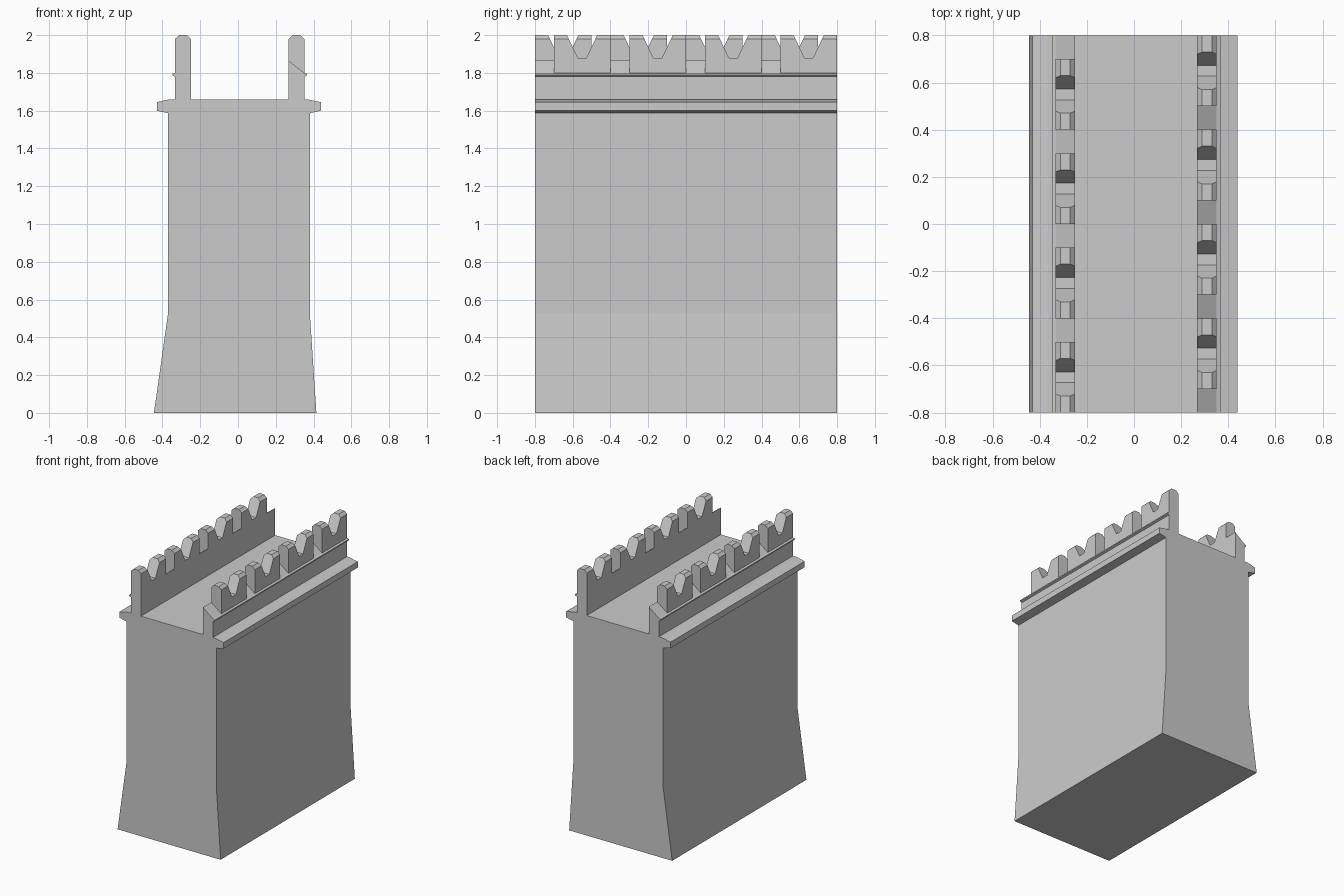
import bpy
import bmesh

cube = bpy.data.objects.get("Cube")
if cube:
    bpy.data.objects.remove(cube, do_unlink=True)

HALF = 0.8        # half length of the wall
THICK = 0.083     # parapet thickness
DECK = 1.66       # walkway height

stone = bpy.data.materials.new("stone grey")
stone.use_nodes = True
stone.diffuse_color = (0.6, 0.6, 0.6, 1)
stone.node_tree.nodes["Principled BSDF"].inputs["Base Color"].default_value = (0.6, 0.6, 0.6, 1)


def prism(bm, outline, start, end, axis="y"):
    """Extrude an outline of (x, z) along y, or of (y, z) along x."""
    def place(p, t):
        return (p[0], t, p[1]) if axis == "y" else (t, p[0], p[1])
    a = [bm.verts.new(place(p, start)) for p in outline]
    b = [bm.verts.new(place(p, end)) for p in outline]
    bm.faces.new(a)
    bm.faces.new(b[::-1])
    for i in range(len(a)):
        j = (i + 1) % len(a)
        bm.faces.new((a[j], a[i], b[i], b[j]))


def finish(name, bm):
    bmesh.ops.recalc_face_normals(bm, faces=bm.faces)
    mesh = bpy.data.meshes.new(name)
    bm.to_mesh(mesh)
    bm.free()
    mesh.materials.append(stone)
    obj = bpy.data.objects.new(name, mesh)
    bpy.context.collection.objects.link(obj)
    return obj


# Wall body with flared foot and projecting ledges
bm = bmesh.new()
prism(bm, [(-0.445, 0), (0.415, 0), (0.38, 0.53), (0.38, 1.587),
           (0.44, 1.6), (0.44, 1.645), (0.365, DECK),
           (-0.365, DECK), (-0.43, 1.645), (-0.43, 1.6),
           (-0.37, 1.587), (-0.37, 0.53)], -HALF, HALF)
finish("wall_body", bm)


def parapet(name, outer, side, first_gap):
    """Parapet with a string course, sloped crenels and notched merlons."""
    inner = outer - side * THICK
    lip = outer + side * 0.015
    bm = bmesh.new()
    prism(bm, [(inner, DECK), (outer, DECK), (outer, 1.78), (lip, 1.786),
               (lip, 1.795), (outer, 1.8), (outer, 1.98),
               (outer - side * 0.021, 2), (inner + side * 0.021, 2),
               (inner, 1.98)], -HALF, HALF)
    wall = finish(name, bm)

    # Cutters: crenels every 0.4, and a notch centred in each merlon
    bm = bmesh.new()
    sill = [(inner - side * 0.04, 1.896), (outer, 1.8),
            (outer + side * 0.04, 1.8), (outer + side * 0.04, 2.1),
            (inner - side * 0.04, 2.1)]
    for k in range(4):
        low = first_gap + 0.4 * k
        high = low + 0.1
        mid = low + 0.25 if low + 0.25 < HALF else low - 1.35
        prism(bm, sill, low - 0.02 if low < -0.79 else low,
              high + 0.02 if high > 0.79 else high)
        prism(bm, [(mid - 0.023, 1.88), (mid + 0.023, 1.88),
                   (mid + 0.099, 2.04), (mid - 0.099, 2.04)],
              inner - side * 0.05, outer + side * 0.05, "x")
    cutter = finish(name + "_cutter", bm)
    cutter.hide_render = True

    mod = wall.modifiers.new("crenels", "BOOLEAN")
    mod.operation = "DIFFERENCE"
    mod.solver = "EXACT"
    mod.object = cutter
    bpy.context.view_layer.update()
    graph = bpy.context.evaluated_depsgraph_get()
    result = bpy.data.meshes.new_from_object(wall.evaluated_get(graph))
    wall.modifiers.clear()
    wall.data = result
    bpy.data.objects.remove(cutter, do_unlink=True)


parapet("left_parapet", 0.351, 1, -0.8)
parapet("right_parapet", -0.333, -1, -0.5)
